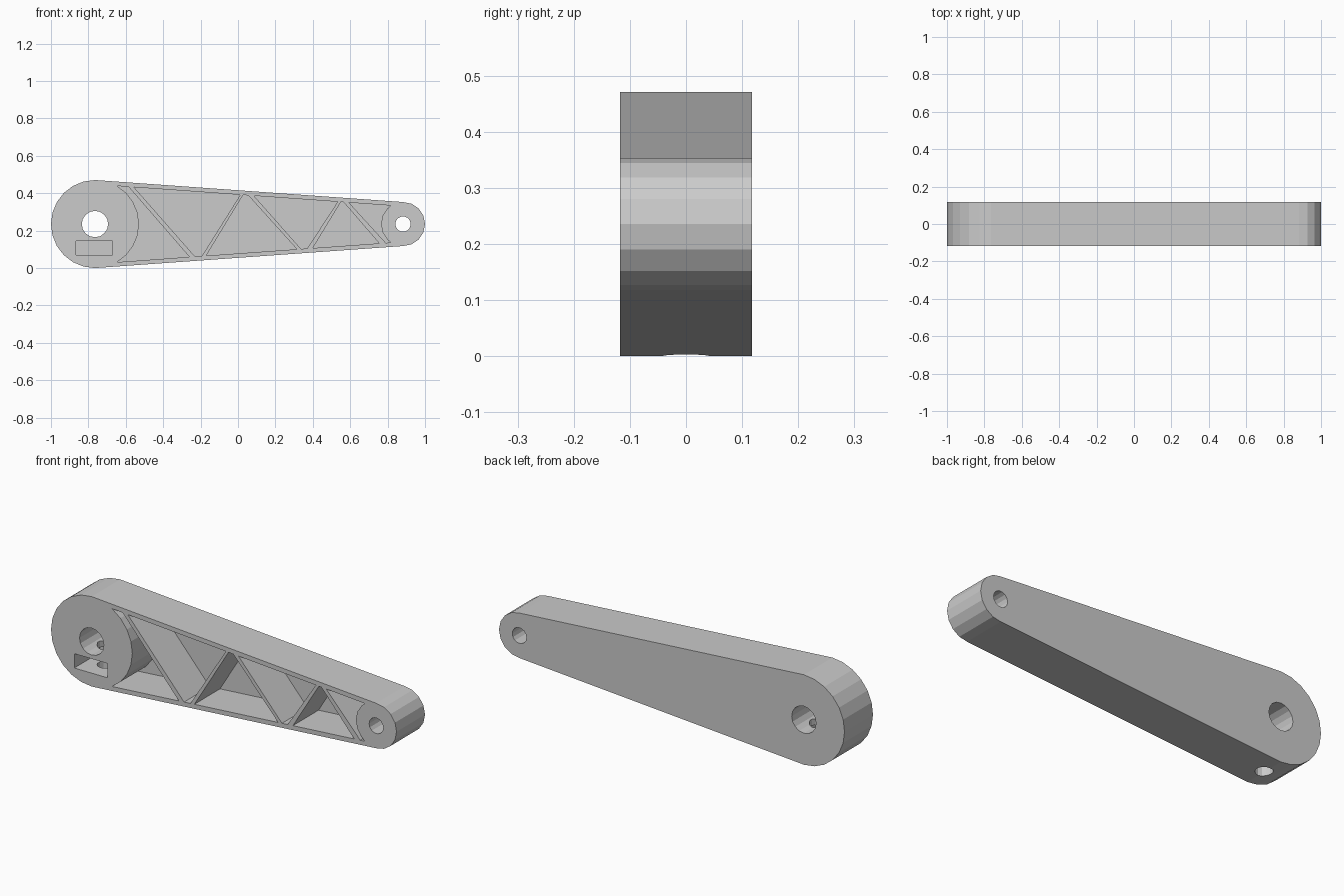
import bpy, bmesh
from math import sin, cos, radians, pi
from mathutils import Matrix

if "Cube" in bpy.data.objects:
    bpy.data.objects.remove(bpy.data.objects["Cube"])

MM = 2 / 85                      # base unit of the part
R1, R2 = 10 * MM, 5 * MM         # big and small end radii
X1, X2, ZC = -1 + R1, 1 - R2, R1
HALF = 5 * MM                    # half thickness
WALL = 1 * MM
FLOOR = HALF - WALL              # depth of pockets


def arc(cx, r, start, end, step):
    n = round((end - start) / step)
    return [(cx + r * cos(radians(start + i * step)),
             ZC + r * sin(radians(start + i * step))) for i in range(n + 1)]


def prisms(name, profiles, y0, y1):
    """Extrude x-z outlines from y0 to y1 into one object."""
    bm = bmesh.new()
    for pts in profiles:
        face = bm.faces.new([bm.verts.new((x, y0, z)) for x, z in pts])
        ext = bmesh.ops.extrude_face_region(bm, geom=[face])
        for v in ext["geom"]:
            if isinstance(v, bmesh.types.BMVert):
                v.co.y = y1
    bmesh.ops.recalc_face_normals(bm, faces=bm.faces)
    mesh = bpy.data.meshes.new(name)
    bm.to_mesh(mesh)
    bm.free()
    ob = bpy.data.objects.new(name, mesh)
    bpy.context.collection.objects.link(ob)
    return ob


def circle(cx, r, n):
    return arc(cx, r, 0, 360 - 360 / n, 360 / n)


def top(x):
    return ZC + R1 - WALL - (R1 - R2) * (x - X1) / (X2 - X1)


def edge(side, *xs):
    """Points along the inner top or bottom wall line."""
    return [(x, top(x) if side == "t" else 2 * ZC - top(x)) for x in xs]


# Arm body: two rounded ends joined by tapered sides
arm = prisms("lever_arm", [arc(X1, R1, 90, 270, 15) + arc(X2, R2, -90, 90, 22.5)],
             -HALF, HALF)

# Lightening pockets between the diagonal ribs and the round bosses
pockets = prisms("pocket_cutter", [
    arc(X1, R1, -60, 60, 15) + edge("t", -0.585) + edge("b", -0.26),
    edge("t", -0.556, 0.012) + edge("b", -0.193, -0.23),
    edge("t", 0.027, 0.055) + edge("b", 0.315, -0.17),
    edge("t", 0.085, 0.533) + edge("b", 0.37, 0.337),
    edge("t", 0.55, 0.565) + edge("b", 0.755, 0.40),
    edge("t", 0.593, 0.817) + arc(X2, R2, 135, 225, 22.5) + edge("b", 0.817, 0.79),
], -HALF - 0.1, FLOOR)

# Shaft bore, pin hole and nut slot
bore = prisms("bore_cutter", [circle(X1, 3 * MM, 16)], -0.3, 0.3)
pin = prisms("pin_hole_cutter", [circle(X2, 1.75 * MM, 14)], -0.3, 0.3)
slot = prisms("nut_slot_cutter",
              [[(-0.865, 0.07), (-0.672, 0.07), (-0.672, 0.145), (-0.865, 0.145)]],
              -0.3, FLOOR)

# Set screw hole from the underside into the bore
mesh = bpy.data.meshes.new("screw_hole_cutter")
bm = bmesh.new()
bmesh.ops.create_cone(bm, cap_ends=True, segments=14, radius1=0.042, radius2=0.042,
                      depth=0.3, matrix=Matrix.Translation((X1, 0, ZC - 0.15)))
bm.to_mesh(mesh)
bm.free()
screw = bpy.data.objects.new("screw_hole_cutter", mesh)
bpy.context.collection.objects.link(screw)

# Cut everything and clear the cutters
bpy.context.view_layer.objects.active = arm
for cutter in (pockets, bore, pin, slot, screw):
    mod = arm.modifiers.new(cutter.name, "BOOLEAN")
    mod.operation, mod.solver, mod.object = "DIFFERENCE", "EXACT", cutter
    bpy.ops.object.modifier_apply(modifier=mod.name)
    bpy.data.objects.remove(cutter)
